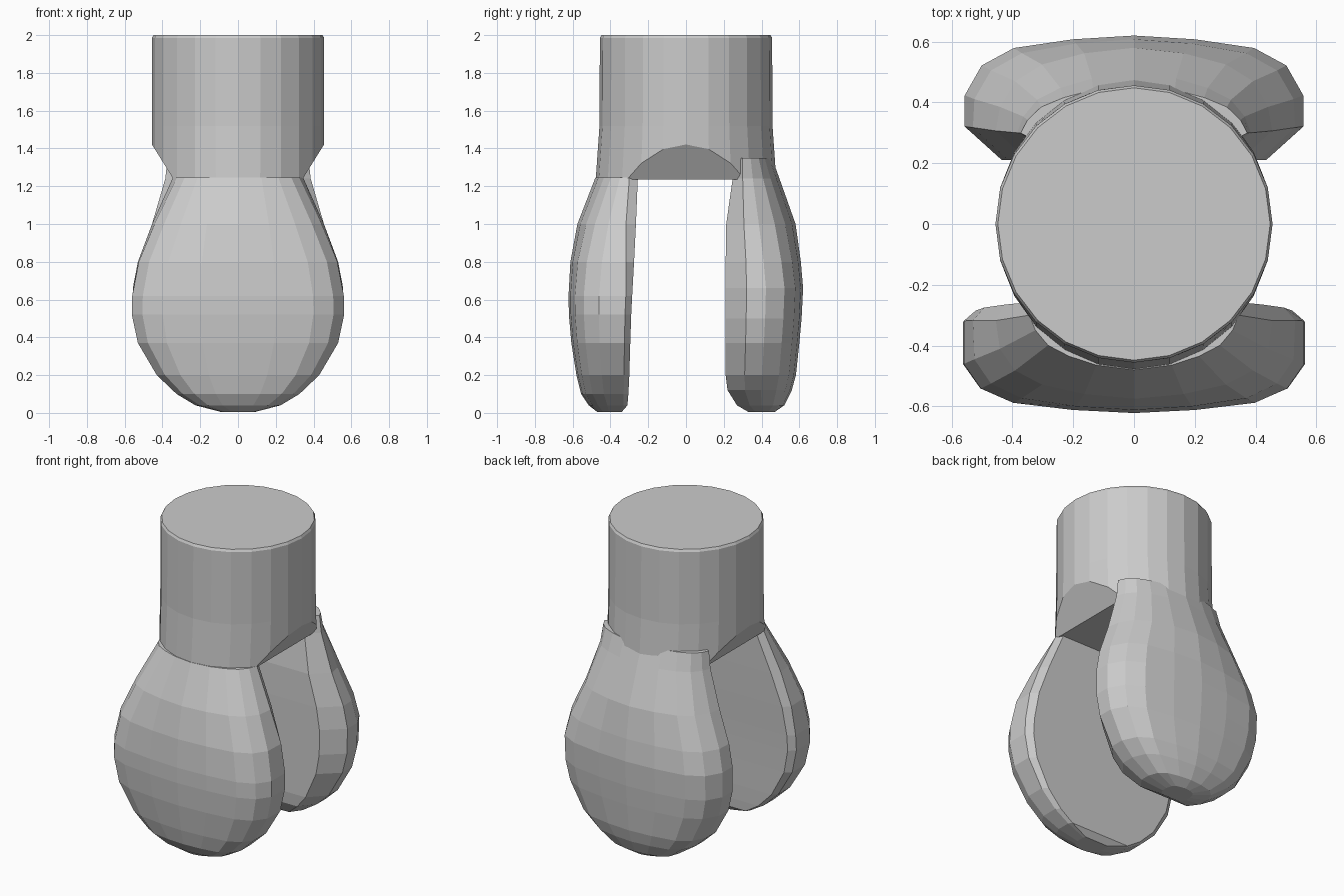
import bpy, bmesh, math

if "Cube" in bpy.data.objects:
    bpy.data.objects.remove(bpy.data.objects["Cube"])

SIDES = 24


def finish(bm, name):
    bmesh.ops.recalc_face_normals(bm, faces=bm.faces)
    mesh = bpy.data.meshes.new(name)
    bm.to_mesh(mesh)
    bm.free()
    obj = bpy.data.objects.new(name, mesh)
    bpy.context.collection.objects.link(obj)
    return obj


def loft(rings):
    bm = bmesh.new()
    loops = [[bm.verts.new(p) for p in ring] for ring in rings]
    n = len(rings[0])
    for a, b in zip(loops, loops[1:]):
        for i in range(n):
            j = (i + 1) % n
            bm.faces.new((a[i], a[j], b[j], b[i]))
    bm.faces.new(loops[0])
    bm.faces.new(loops[-1])
    return bm


# Round neck with a collar that flares slightly front and back
def circle(z, rx, ry):
    return [(rx * math.cos(2 * math.pi * i / SIDES),
             ry * math.sin(2 * math.pi * i / SIDES), z) for i in range(SIDES)]


bm = loft([circle(1.235, .455, .478), circle(1.52, .456, .458),
           circle(1.985, .456, .456), circle(2.0, .448, .448)])
# Sloped cuts under both sides of the collar
for s in (-1, 1):
    cut = bmesh.ops.bisect_plane(
        bm, geom=bm.verts[:] + bm.edges[:] + bm.faces[:], dist=1e-5,
        plane_co=(s * .34, 0, 1.235), plane_no=(s * .185, 0, -.115), clear_outer=True)
    edges = [e for e in cut['geom_cut'] if isinstance(e, bmesh.types.BMEdge)]
    bmesh.ops.holes_fill(bm, edges=edges, sides=0)
finish(bm, "neck")

# Half cross-sections as (width fraction, depth fraction): round paddle and upper root
PADDLE = [(1, .28), (1, .52), (.9, .76), (.71, .9), (.36, .97), (0, 1)]
ROOT = [(1, .2), (.94, .42), (.82, .64), (.62, .8), (.36, .93), (0, 1)]


def section(z, w, inner, outer, root, flat, lip):
    half = [(flat * w, inner)]
    for k, ((px, pf), (rx, rf)) in enumerate(zip(PADDLE, ROOT)):
        f = pf + (rf - pf) * root
        if k == 0:
            f = f * root + lip * (1 - root)
        half.append(((px + (rx - px) * root) * w, inner + (outer - inner) * f))
    pts = half + [(-x, y) for x, y in reversed(half[:-1])]
    return [(x, y, z) for x, y in pts]


def paddle(name, side, rows, flat, lip):
    rings = []
    for z, w, inner, outer, root in rows:
        rings.append([(x, side * y, zz)
                      for x, y, zz in section(z, w, inner, outer, root, flat, lip)])
    return finish(loft(rings), name)


# Rows are height, half width, inner depth, outer depth, blend to root section
paddle("front_paddle", -1, [
    (1.245, .345, .255, .48, 1), (1.0, .455, .265, .575, .5),
    (.8, .53, .275, .612, .15), (.62, .56, .285, .622, 0), (.52, .562, .29, .62, 0),
    (.37, .53, .295, .607, 0), (.2, .43, .30, .58, 0), (.1, .325, .305, .555, 0),
    (.04, .225, .31, .515, 0), (.005, .09, .34, .47, 0)], .93, .1)

paddle("back_paddle", 1, [
    (1.35, .373, .26, .455, 1), (1.24, .385, .247, .495, .9),
    (1.0, .455, .213, .58, .5), (.8, .53, .21, .608, .15),
    (.66, .557, .21, .62, 0), (.5, .555, .21, .612, 0), (.37, .525, .21, .6, 0),
    (.2, .43, .21, .582, 0), (.12, .345, .22, .56, 0),
    (.04, .225, .27, .52, 0), (.005, .09, .33, .47, 0)], .78, .27)
